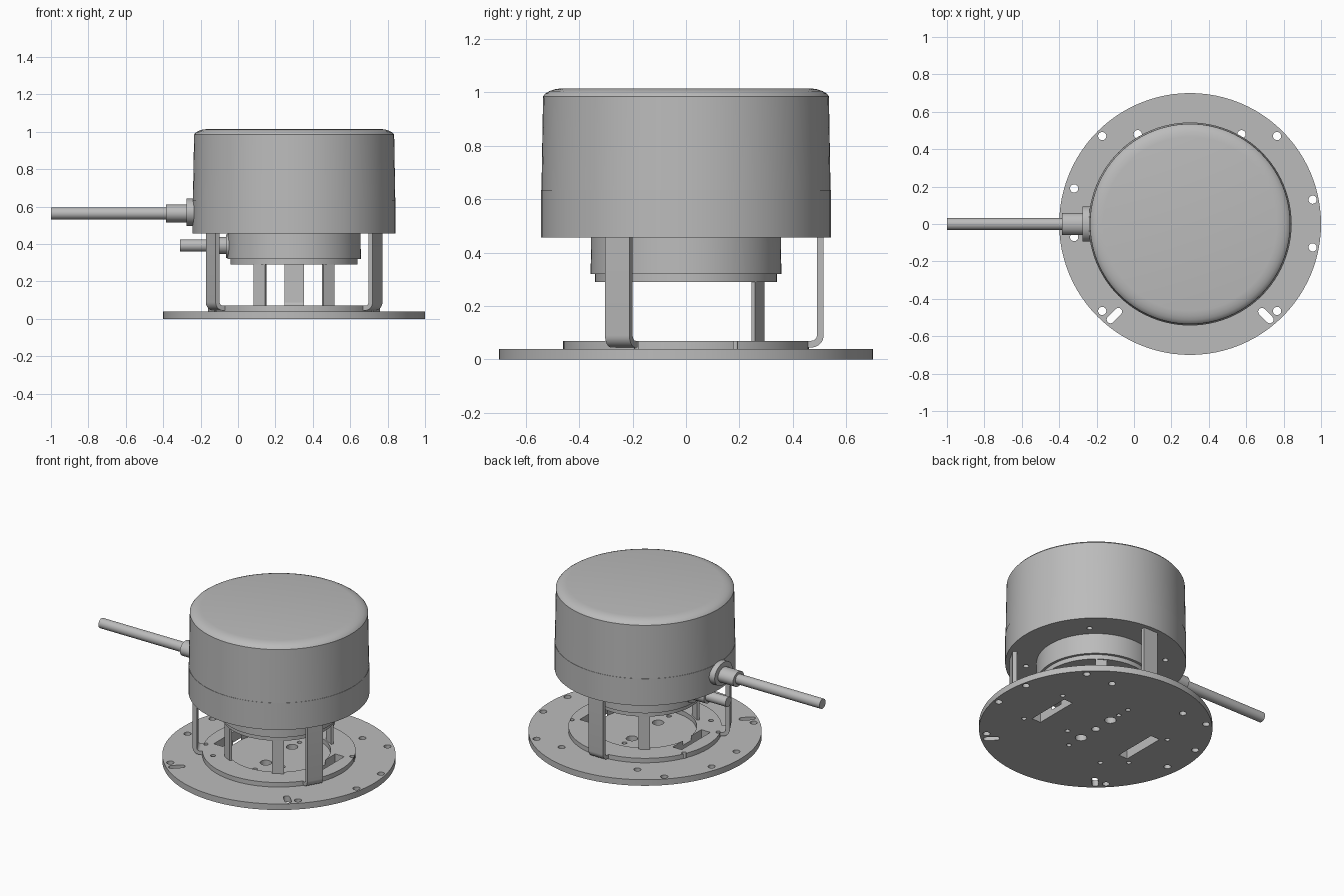
import bpy, bmesh, math
from mathutils import Matrix, Vector

if "Cube" in bpy.data.objects:
    bpy.data.objects.remove(bpy.data.objects["Cube"], do_unlink=True)

CX = 0.30  # axis of the round body

grey = bpy.data.materials.new("plain_grey")
grey.use_nodes = True
grey.diffuse_color = (0.5, 0.5, 0.5, 1)
grey.node_tree.nodes["Principled BSDF"].inputs["Base Color"].default_value = (0.5, 0.5, 0.5, 1)


def make(name, bm, smooth=True):
    bmesh.ops.recalc_face_normals(bm, faces=bm.faces)
    me = bpy.data.meshes.new(name)
    bm.to_mesh(me)
    bm.free()
    me.materials.append(grey)
    ob = bpy.data.objects.new(name, me)
    bpy.context.collection.objects.link(ob)
    if smooth:
        shade(ob)
    return ob


def shade(ob):
    bpy.ops.object.select_all(action='DESELECT')
    ob.select_set(True)
    bpy.context.view_layer.objects.active = ob
    bpy.ops.object.shade_smooth_by_angle(angle=math.radians(30))


def lathe(name, profile, steps=96):
    """Spin a radius/height profile around the body axis."""
    bm = bmesh.new()
    vs = [bm.verts.new((r, 0, z)) for r, z in profile]
    edges = [bm.edges.new(p) for p in zip(vs, vs[1:])]
    if profile[0][0] > 0:
        edges.append(bm.edges.new((vs[-1], vs[0])))
    bmesh.ops.spin(bm, geom=vs + edges, cent=(0, 0, 0), axis=(0, 0, 1),
                   angle=math.tau, steps=steps)
    bmesh.ops.remove_doubles(bm, verts=bm.verts, dist=1e-4)
    bmesh.ops.translate(bm, verts=bm.verts, vec=(CX, 0, 0))
    return make(name, bm)


def extrude(bm, pts, vec):
    """Closed polygon extruded along a vector."""
    face = bm.faces.new([bm.verts.new(p) for p in pts])
    out = bmesh.ops.extrude_face_region(bm, geom=[face])
    bmesh.ops.translate(bm, vec=vec, verts=[v for v in out["geom"]
                                            if isinstance(v, bmesh.types.BMVert)])


def arc(cx, cy, r, a0, a1, n=8):
    angles = [math.radians(a0 + (a1 - a0) * i / n) for i in range(n + 1)]
    return [(cx + r * math.cos(a), cy + r * math.sin(a)) for a in angles]


def rod_x(name, x0, x1, z, ry, rz):
    """Round or oval rod lying along x."""
    bm = bmesh.new()
    ring = arc(0, 0, 1, 0, 352.5, 47)
    extrude(bm, [(x0, ry * c, z + rz * s) for c, s in ring], (x1 - x0, 0, 0))
    return make(name, bm)


def hole(bm, x, y, r, z0=-0.1, z1=0.2):
    extrude(bm, [(CX + px, py, z0) for px, py in arc(x, y, r, 0, 345, 23)], (0, 0, z1 - z0))


def cut(ob, bm):
    cutter = make("cutter", bm, False)
    cutter.hide_render = True
    mod = ob.modifiers.new("holes", 'BOOLEAN')
    mod.object = cutter
    mod.solver = 'EXACT'
    shade(ob)
    bpy.ops.object.modifier_apply(modifier=mod.name)
    bpy.data.objects.remove(cutter, do_unlink=True)
    shade(ob)


def window_slots(bm):
    for x in (-0.34, 0.34):
        pts = [(-1, -1), (1, -1), (1, 1), (-1, 1)]
        extrude(bm, [(CX + x + 0.033 * a, 0.15 * b, -0.1) for a, b in pts], (0, 0, 0.3))


# Base plate with mounting holes, radial slots and two rectangular windows
base = lathe("base_plate", [(0, 0), (0.70, 0), (0.70, 0.04), (0, 0.04)])
bm = bmesh.new()
rim_holes = [(-0.47, 0.47), (0.465, 0.47), (-0.28, 0.48), (0.275, 0.48), (-0.62, 0.19),
             (0.655, 0.13), (0.655, -0.125), (-0.62, -0.07), (-0.47, -0.465), (0.465, -0.465)]
for x, y in rim_holes:
    hole(bm, x, y, 0.022)
inner_holes = [(0.41, 0.18), (-0.41, 0.18), (0.41, -0.18), (-0.41, -0.18),
               (-0.28, -0.29), (0, 0.3), (0, 0.215), (0, -0.25), (0.116, -0.125)]
for x, y in inner_holes:
    hole(bm, x, y, 0.015)
for y, r in ((-0.137, 0.035), (0, 0.025), (0.137, 0.035)):
    hole(bm, 0, y, r)
for side in (-1, 1):
    turn = 225 if side < 0 else 315
    slot = arc(0.03, 0, 0.02, -90, 90) + arc(-0.03, 0, 0.02, 90, 270)
    m = Matrix.Translation((CX + side * 0.405, -0.49, -0.1)) @ Matrix.Rotation(math.radians(turn), 4, 'Z')
    extrude(bm, [m @ Vector((x, y, 0)) for x, y in slot], (0, 0, 0.3))
window_slots(bm)
cut(base, bm)

# Raised ring that carries the legs
ring = lathe("leg_ring", [(0.31, 0.04), (0.46, 0.04), (0.46, 0.07), (0.31, 0.07)])
bm = bmesh.new()
window_slots(bm)
for x, y in inner_holes[:5]:
    hole(bm, x, y, 0.015)
cut(ring, bm)

# Three bent strap legs
strap = ([(0.515, 0.465)] + arc(0.47, 0.09, 0.045, 0, -90) + [(0.455, 0.045), (0.455, 0.07)]
         + arc(0.47, 0.09, 0.02, -90, 0) + [(0.49, 0.465)])
for i, deg in enumerate((90, 210, 330)):
    bm = bmesh.new()
    extrude(bm, [(r, -0.0525, z) for r, z in strap], (0, 0.105, 0))
    bm.transform(Matrix.Translation((CX, 0, 0)) @ Matrix.Rotation(math.radians(deg), 4, 'Z'))
    make(f"strap_leg_{i + 1}", bm)

# Four short flat posts under the neck
for sx in (-1, 1):
    for sy in (-1, 1):
        bm = bmesh.new()
        bmesh.ops.create_cube(bm, size=1)
        bm.transform(Matrix.Translation((CX + sx * 0.183, sy * 0.27, 0.167))
                     @ Matrix.Rotation(math.atan2(sy * 0.87, sx * 0.5), 4, 'Z')
                     @ Matrix.Diagonal((0.015, 0.07, 0.256, 1)))
        make(f"post_{'left' if sx > 0 else 'right'}_{'back' if sy > 0 else 'front'}", bm)

# Stepped neck below the drum
lathe("neck", [(0, 0.29), (0.34, 0.29), (0.34, 0.32), (0.357, 0.32), (0.355, 0.47), (0, 0.47)])

# Drum: lower band and slightly tapered cover with a rounded top edge
band = lathe("drum_band", [(0, 0.457), (0.543, 0.457), (0.543, 0.635), (0, 0.635)])
bm = bmesh.new()
for deg in (45, 135, 225, 315):
    a = math.radians(deg)
    hole(bm, 0.42 * math.cos(a), 0.42 * math.sin(a), 0.017, 0.4, 0.5)
cut(band, bm)
lathe("drum_cover", [(0, 0.634), (0.541, 0.634), (0.535, 0.985), (0.527, 0.995), (0.512, 1.004),
                     (0.492, 1.011), (0.465, 1.015), (0, 1.015)])

# Upper cable with its gland
rod_x("upper_flange", -0.275, -0.22, 0.57, 0.093, 0.074)
rod_x("upper_gland", -0.385, -0.27, 0.564, 0.058, 0.048)
rod_x("upper_cable", -1.0, -0.38, 0.564, 0.032, 0.032)

# Lower cable stub with its gland
rod_x("lower_flange", -0.065, -0.02, 0.388, 0.075, 0.064)
rod_x("lower_gland", -0.165, -0.06, 0.392, 0.05, 0.046)
rod_x("lower_cable", -0.31, -0.16, 0.392, 0.032, 0.032)
